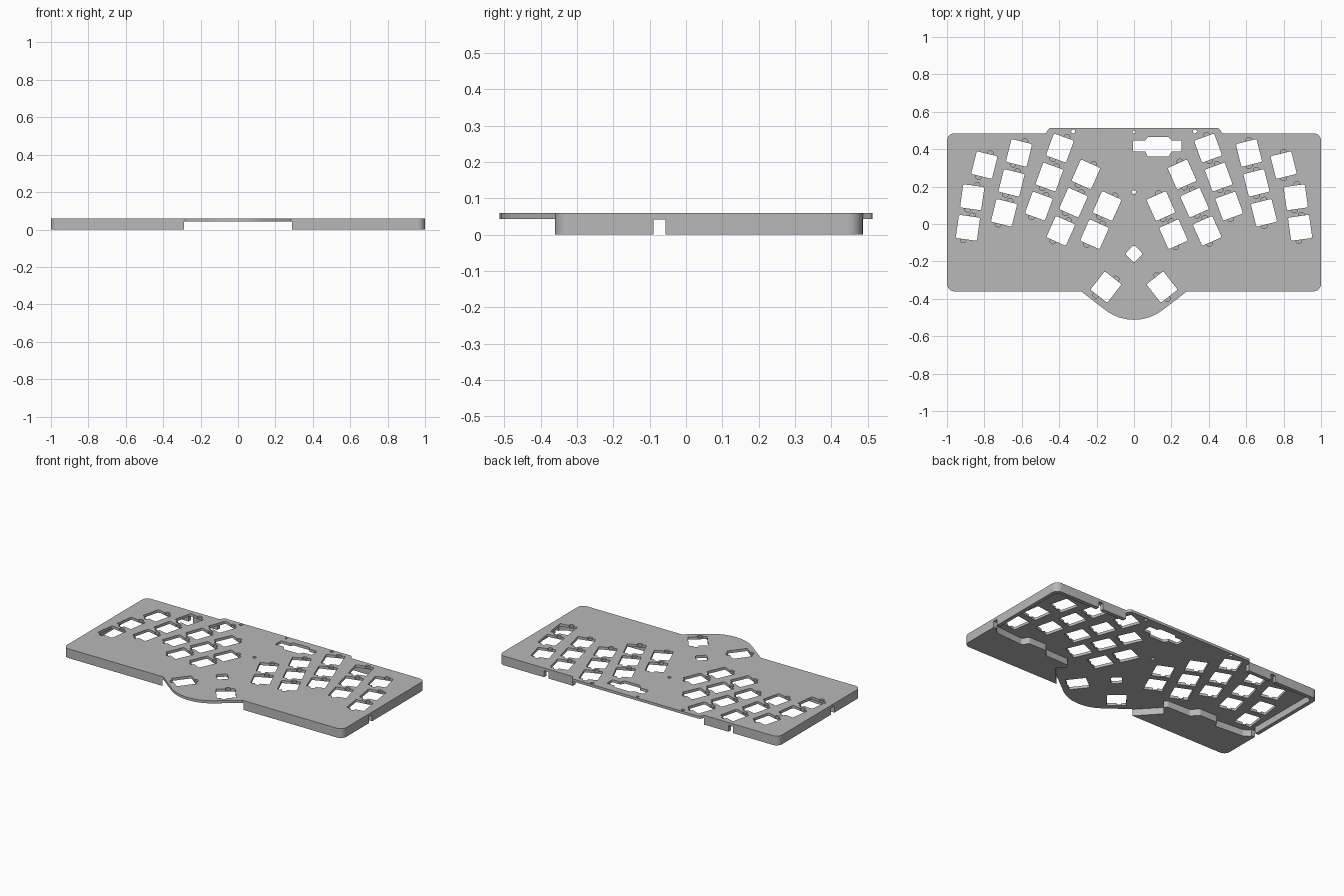
import bpy, bmesh, math
from mathutils import Vector, Matrix

if "Cube" in bpy.data.objects:
    bpy.data.objects.remove(bpy.data.objects["Cube"])

TOP, CEILING = 0.06, 0.043


def fillet(corners):
    """Round each (x, y, radius) corner of a polygon with an arc."""
    out = []
    for i, (x, y, r) in enumerate(corners):
        p = Vector((x, y))
        if r == 0:
            out.append(p)
            continue
        u = (Vector(corners[i - 1][:2]) - p).normalized()
        v = (Vector(corners[(i + 1) % len(corners)][:2]) - p).normalized()
        half = u.angle(v) / 2
        centre = p + (u + v).normalized() * r / math.sin(half)
        a = p + u * r / math.tan(half) - centre
        b = p + v * r / math.tan(half) - centre
        start = math.atan2(a.y, a.x)
        sweep = (math.atan2(b.y, b.x) - start + math.pi) % math.tau - math.pi
        n = max(3, round(abs(sweep) / math.radians(9)))
        for k in range(n + 1):
            t = start + sweep * k / n
            out.append(centre + Vector((math.cos(t), math.sin(t))) * r)
    return out


def mirrored(half):
    """Complete a half outline that runs from bottom to top on +x."""
    return half + [(-x, y, r) for x, y, r in reversed(half) if x > 0]


def box(w, h, r, cx=0, cy=0):
    return fillet([(cx + sx * w / 2, cy + sy * h / 2, r)
                   for sx, sy in ((-1, -1), (1, -1), (1, 1), (-1, 1))])


def place(points, x, y, angle):
    m = Matrix.Rotation(math.radians(angle), 2)
    return [m @ p + Vector((x, y)) for p in points]


def prisms(name, shapes):
    """One object made of upright prisms: (points, bottom, top)."""
    bm = bmesh.new()
    for points, z0, z1 in shapes:
        low = [bm.verts.new((x, y, z0)) for x, y in points]
        high = [bm.verts.new((x, y, z1)) for x, y in points]
        bm.faces.new(low[::-1])
        bm.faces.new(high)
        for i in range(len(low)):
            bm.faces.new((low[i - 1], low[i], high[i], high[i - 1]))
    mesh = bpy.data.meshes.new(name)
    bm.to_mesh(mesh)
    bm.free()
    obj = bpy.data.objects.new(name, mesh)
    bpy.context.collection.objects.link(obj)
    return obj


def cut(target, name, shapes):
    """Subtract prisms from the target, bake the result, discard the cutter."""
    cutter = prisms(name, shapes)
    cutter.hide_render = True
    mod = target.modifiers.new("cut", 'BOOLEAN')
    mod.operation, mod.solver, mod.object = 'DIFFERENCE', 'EXACT', cutter
    deps = bpy.context.evaluated_depsgraph_get()
    mesh = bpy.data.meshes.new_from_object(target.evaluated_get(deps))
    target.modifiers.remove(mod)
    target.data = mesh
    bpy.data.objects.remove(cutter)


# Case outline: wide slab, rounded thumb bulge in front, shallow step behind
outline = fillet(mirrored([
    (0, -0.578, 0.25), (0.283, -0.36, 0), (1, -0.36, 0.04), (1, 0.485, 0.04),
    (0.47, 0.485, 0.012), (0.455, 0.5125, 0.014)]))
case = prisms("keyboard_case", [(outline, 0, TOP)])

# Cable notches through the side and back walls
notches = []
for side in (1, -1):
    notches.append((box(0.08, 0.033, 0, side, -0.073), -0.1, 0.042))
    notches.append((box(0.033, 0.08, 0, side * 0.66, 0.48), -0.1, 0.042))
cut(case, "notch_cutter", notches)

# Underside pocket, open through the front bulge and the back step
pocket = fillet(mirrored([
    (0.29, -0.65, 0), (0.29, -0.36, 0), (0.42, -0.22, 0.02), (0.34, -0.15, 0.02),
    (0.55, -0.145, 0.02), (0.59, -0.1, 0.015), (0.72, -0.1, 0.015),
    (0.74, -0.14, 0.015), (0.94, -0.125, 0.015), (0.975, -0.1, 0.01),
    (0.975, 0.46, 0.03), (0.47, 0.46, 0), (0.47, 0.65, 0)]))
cut(case, "pocket_cutter", [(pocket, -0.1, CEILING)])

# Key columns: top key x, y, tilt, number of keys
columns = [(0.80, 0.315, 14, 1), (0.865, 0.143, 8, 2), (0.615, 0.38, 14, 3),
           (0.396, 0.406, 20, 3), (0.257, 0.265, 24, 3), (0.144, 0.096, 24, 2),
           (0.15, -0.337, 38, 1)]
holes, clips = [], []
for x, y, tilt, count in columns:
    down = Vector((math.sin(math.radians(tilt)), -math.cos(math.radians(tilt))))
    for k in range(count):
        c = Vector((x, y)) + down * 0.165 * k
        for side in (1, -1):
            spot = (side * c.x, c.y, side * tilt)
            holes.append((place(box(0.114, 0.125, 0.008), *spot), -0.1, 0.1))
            for end in (1, -1):
                tab = box(0.03, 0.036, 0.012, end * 0.016, end * 0.063)
                clips.append((place(tab, *spot), 0.05, 0.1))

# Controller slot, pointer opening and screw holes
slot = [(-0.005, 0.387, 0.008), (0.06, 0.387, 0), (0.075, 0.36, 0.01),
        (0.185, 0.36, 0.01), (0.2, 0.387, 0), (0.255, 0.387, 0.008),
        (0.255, 0.447, 0.008), (0.2, 0.447, 0), (0.185, 0.465, 0.008),
        (0.075, 0.465, 0.008), (0.06, 0.447, 0), (-0.005, 0.447, 0.008)]
holes.append((fillet(slot), -0.1, 0.1))
holes.append((place(box(0.068, 0.068, 0.012), 0, -0.16, 45), -0.1, 0.1))
for x, y, r in ((-0.325, 0.495, 0.011), (0.325, 0.495, 0.011),
                (0, 0.492, 0.008), (0, 0.17, 0.011)):
    ring = [(x + r * math.cos(t * math.pi / 8), y + r * math.sin(t * math.pi / 8))
            for t in range(16)]
    holes.append((ring, -0.1, 0.1))

cut(case, "hole_cutter", holes)
cut(case, "clip_cutter", clips)

# Single grey plastic
grey = bpy.data.materials.new("grey_plastic")
grey.use_nodes = True
colour = (0.48, 0.48, 0.48, 1)
grey.diffuse_color = colour
grey.node_tree.nodes["Principled BSDF"].inputs["Base Color"].default_value = colour
case.data.materials.clear()
case.data.materials.append(grey)

bpy.ops.object.select_all(action='DESELECT')
case.select_set(True)
bpy.context.view_layer.objects.active = case
bpy.ops.object.shade_smooth_by_angle(angle=math.radians(30))
